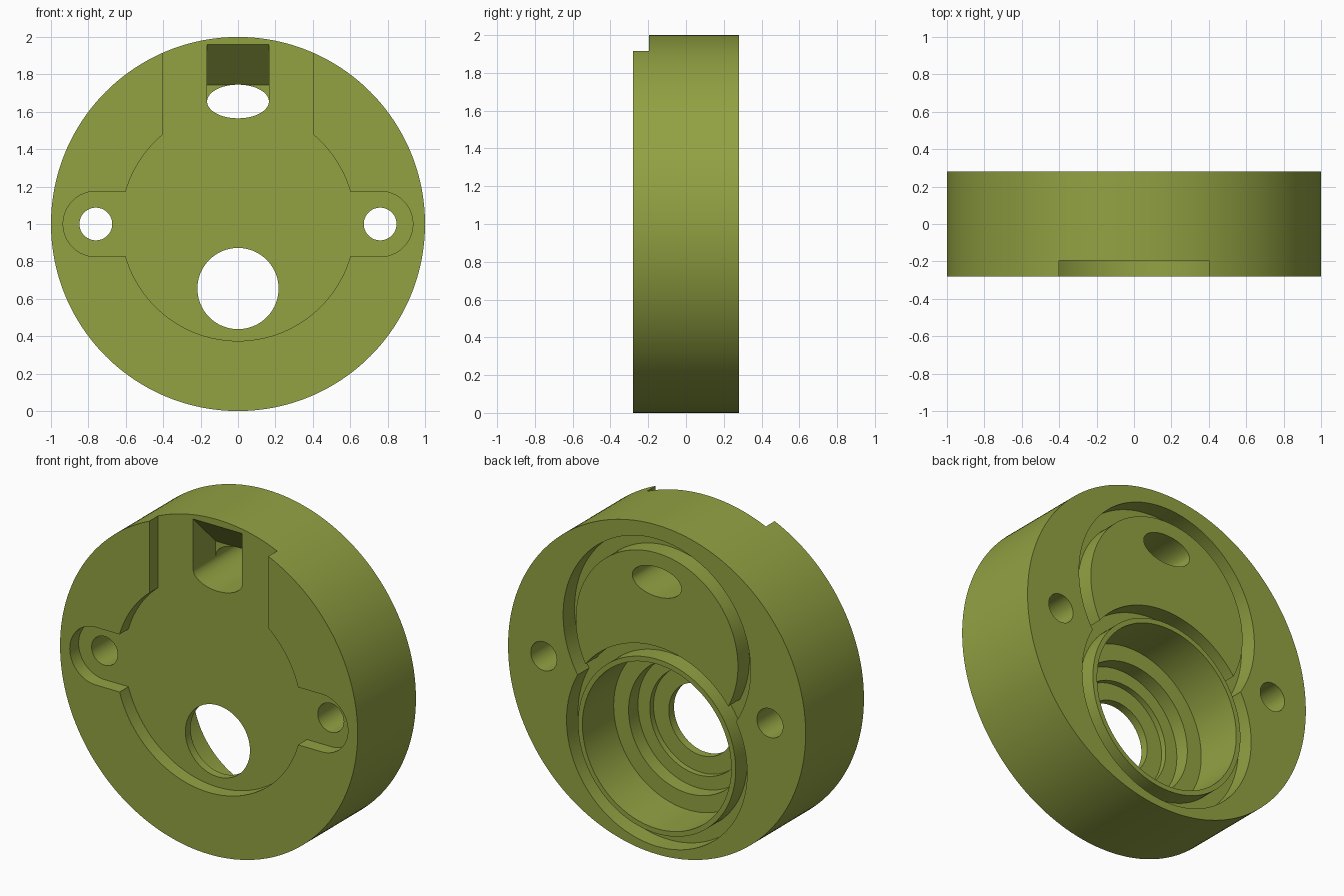
import bpy, bmesh, math

if "Cube" in bpy.data.objects:
    bpy.data.objects.remove(bpy.data.objects["Cube"])

BACK, FRONT, FLOOR = 0.28, -0.28, -0.195
UP, LOW = 1.285, 0.655          # heights of the two rear circles


def circle(r, z, x=0.0, n=128, rz=None):
    rz = rz or r
    return [(x + r * math.cos(2 * math.pi * i / n), z + rz * math.sin(2 * math.pi * i / n))
            for i in range(n)]


def prism(name, pts, vec):
    """Extrude a closed 3D outline along a vector."""
    bm = bmesh.new()
    face = bm.faces.new([bm.verts.new(p) for p in pts])
    ext = bmesh.ops.extrude_face_region(bm, geom=[face])
    bmesh.ops.translate(bm, vec=vec,
                        verts=[v for v in ext["geom"] if isinstance(v, bmesh.types.BMVert)])
    bmesh.ops.recalc_face_normals(bm, faces=bm.faces)
    me = bpy.data.meshes.new(name)
    bm.to_mesh(me)
    bm.free()
    ob = bpy.data.objects.new(name, me)
    bpy.context.collection.objects.link(ob)
    return ob


def plate(name, outline, y0, y1):
    return prism(name, [(x, y0, z) for x, z in outline], (0, y1 - y0, 0))


body = plate("housing_disc", circle(1.0, 1.0, n=192), FRONT, BACK)


def combine(tool, op="DIFFERENCE"):
    mod = body.modifiers.new("shape", "BOOLEAN")
    mod.operation, mod.object, mod.solver = op, tool, "EXACT"
    bpy.context.view_layer.update()
    new = bpy.data.meshes.new_from_object(body.evaluated_get(bpy.context.evaluated_depsgraph_get()))
    body.modifiers.clear()
    body.data = new
    bpy.data.objects.remove(tool)


def cut(outline, y0, y1):
    combine(plate("cutter", outline, y0, y1))


# Front recess: round pocket, side ears and channel to the top
cut(circle(0.625, 1.0), -0.5, FLOOR)
ears = []
for side, start in ((1, -90), (-1, 90)):
    for i in range(33):
        a = math.radians(start + 180 * i / 32)
        ears.append((side * 0.76 + 0.175 * math.cos(a), 1 + 0.175 * math.sin(a)))
cut(ears, -0.5, FLOOR)
cut([(-0.4, 1.0), (0.4, 1.0), (0.4, 2.2), (-0.4, 2.2)], -0.5, FLOOR)

# Rear upper ring groove around a flush plateau
GROOVE = BACK - 0.11
cut(circle(0.63, UP), GROOVE, 0.5)
combine(plate("plateau", circle(0.545, UP), GROOVE - 0.04, BACK), "UNION")

# Rear lower ring groove around a thin tube
cut(circle(0.607, LOW), GROOVE, 0.5)
combine(plate("tube", circle(0.53, LOW), GROOVE - 0.04, BACK), "UNION")

# Stepped bore ending in the round front opening
for r, depth in ((0.5, 0.30), (0.4, 0.39), (0.32, 0.425), (0.217, 0.8)):
    cut(circle(r, LOW), BACK - depth, 0.5)

# Screw holes
for x in (-0.76, 0.76):
    cut(circle(0.0875, 1.0, x, 64), -0.5, 0.5)

# Oval passage with a sloped ceiling at its front mouth
cut(circle(0.165, 1.655, n=96, rz=0.09), -0.5, 0.5)
mouth = [(-0.3, 1.655), (0.022, 1.655), (0.022, 1.743), (FLOOR, 1.96), (-0.3, 1.96)]
combine(prism("cutter", [(-0.165, y, z) for y, z in mouth], (0.33, 0, 0)))

# Material and shading
olive = bpy.data.materials.new("olive_green")
olive.diffuse_color = (0.29, 0.36, 0.055, 1)
olive.use_nodes = True
olive.node_tree.nodes["Principled BSDF"].inputs["Base Color"].default_value = olive.diffuse_color
body.data.materials.clear()
body.data.materials.append(olive)
for p in body.data.polygons:
    p.material_index = 0
bpy.context.view_layer.objects.active = body
body.select_set(True)
bpy.ops.object.shade_smooth_by_angle(angle=math.radians(30))
